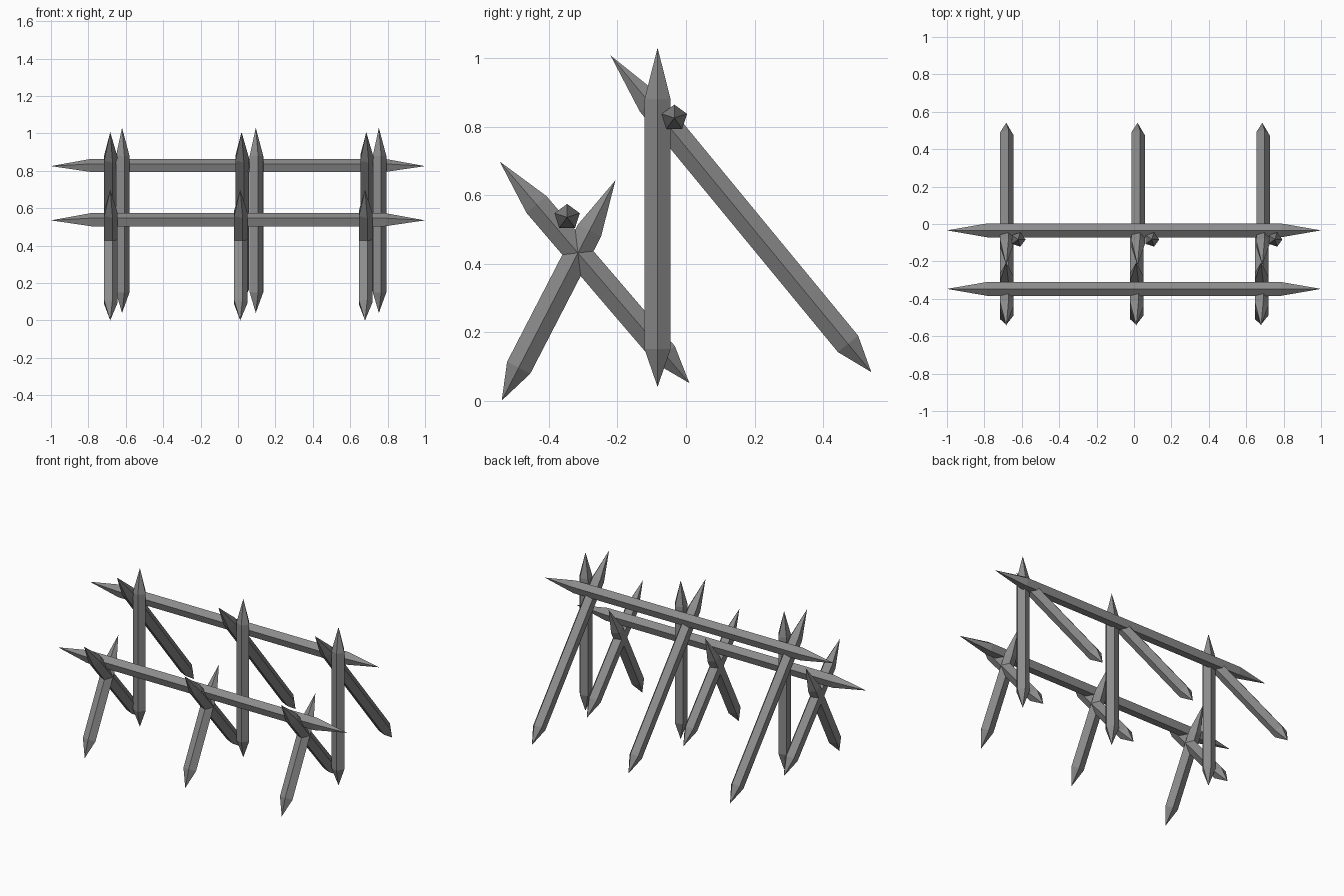
import bpy
import bmesh
from math import cos, sin, tau
from mathutils import Vector

cube = bpy.data.objects.get("Cube")
if cube:
    bpy.data.objects.remove(cube, do_unlink=True)

SIDES = 5
RADIUS = 0.04

grey = bpy.data.materials.new("weathered_grey")
grey.use_nodes = True
colour = (0.26, 0.26, 0.26, 1)
grey.diffuse_color = colour
grey.node_tree.nodes["Principled BSDF"].inputs["Base Color"].default_value = colour


def stake(name, low, high, ridge, low_taper, high_taper, radius=RADIUS):
    """Five-sided pole sharpened at both ends; one ridge faces the given way."""
    low, high, ridge = Vector(low), Vector(high), Vector(ridge)
    axis = (high - low).normalized()
    across = axis.cross(ridge)
    bm = bmesh.new()

    def ring(centre):
        angles = [tau * i / SIDES for i in range(SIDES)]
        return [bm.verts.new(centre + radius * (cos(a) * ridge + sin(a) * across))
                for a in angles]

    tip_low, tip_high = bm.verts.new(low), bm.verts.new(high)
    base = ring(low + axis * low_taper)
    top = ring(high - axis * high_taper)
    for i in range(SIDES):
        j = (i + 1) % SIDES
        bm.faces.new((tip_low, base[j], base[i]))
        bm.faces.new((base[i], base[j], top[j], top[i]))
        bm.faces.new((top[i], top[j], tip_high))
    bmesh.ops.recalc_face_normals(bm, faces=bm.faces)
    mesh = bpy.data.meshes.new(name)
    bm.to_mesh(mesh)
    bm.free()
    mesh.materials.append(grey)
    obj = bpy.data.objects.new(name, mesh)
    bpy.context.collection.objects.link(obj)
    return obj


# Long horizontal rails, ridge upward
for name, y, z in (("upper_rail", -0.034, 0.825), ("lower_rail", -0.347, 0.535)):
    stake(name, (-1, y, z), (1, y, z), (0, 0, 1), 0.215, 0.215, 0.039)

# Three trestles: upright post, rear brace and a crossed pair in front
side = (1, 0, 0)
for label, post_x, brace_x, cross_x in (("right", -0.62, -0.683, -0.683),
                                        ("middle", 0.095, 0.019, 0.012),
                                        ("left", 0.753, 0.686, 0.679)):
    stake(label + "_post", (post_x, -0.083, 0.04), (post_x, -0.083, 1.03),
          side, 0.11, 0.15)
    stake(label + "_rear_brace", (brace_x, 0.541, 0.083), (brace_x, -0.22, 1.007),
          side, 0.107, 0.18)
    stake(label + "_front_spike", (cross_x, 0.01, 0.051), (cross_x, -0.544, 0.698),
          side, 0.11, 0.165)
    stake(label + "_front_prop", (cross_x, -0.538, 0.0), (cross_x, -0.206, 0.643),
          side, 0.108, 0.165)
